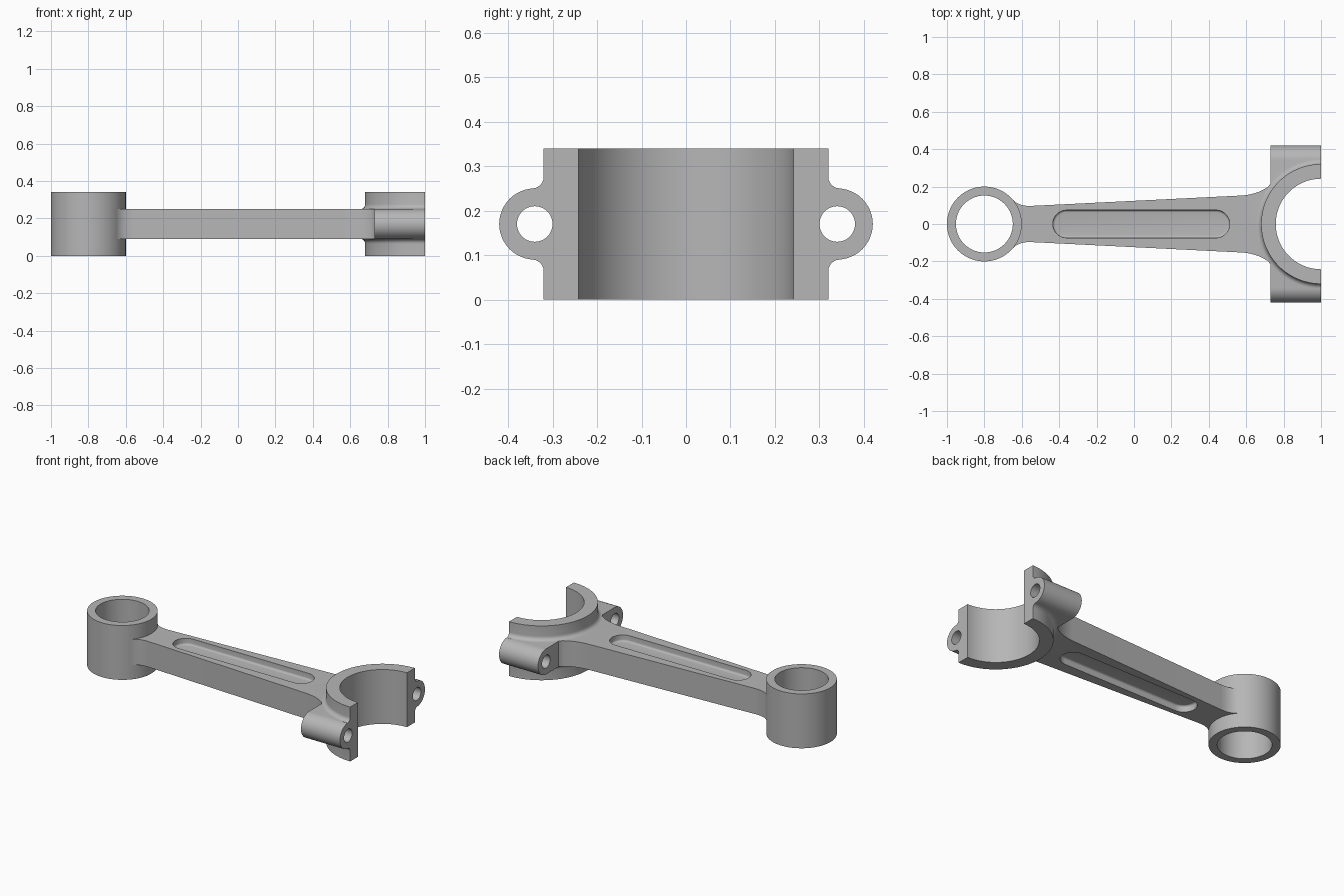
import bpy, bmesh, math
from mathutils import Vector

cube = bpy.data.objects.get("Cube")
if cube:
    bpy.data.objects.remove(cube, do_unlink=True)

SMALL_X, BIG_X = -0.8, 1.0      # bore centres
MID_Z, HALF_T, HEIGHT = 0.17, 0.08, 0.34

steel = bpy.data.materials.new("steel grey")
steel.use_nodes = True
GREY = (0.47, 0.47, 0.47, 1)
steel.diffuse_color = GREY
steel.node_tree.nodes["Principled BSDF"].inputs["Base Color"].default_value = GREY


def make_object(name, bm):
    bmesh.ops.recalc_face_normals(bm, faces=bm.faces)
    mesh = bpy.data.meshes.new(name)
    bm.to_mesh(mesh)
    bm.free()
    mesh.materials.append(steel)
    obj = bpy.data.objects.new(name, mesh)
    bpy.context.collection.objects.link(obj)
    return obj


def prism(name, points, offset):
    """Extrude a closed outline of 3D points along an offset."""
    bm = bmesh.new()
    face = bm.faces.new([bm.verts.new(p) for p in points])
    out = bmesh.ops.extrude_face_region(bm, geom=[face])
    moved = [g for g in out["geom"] if isinstance(g, bmesh.types.BMVert)]
    bmesh.ops.translate(bm, verts=moved, vec=offset)
    return make_object(name, bm)


def lathe(name, x, profile, segments=128):
    """Solid of revolution about a vertical axis; profile is (radius, z)."""
    bm = bmesh.new()
    rings = []
    for r, z in profile:
        angles = [math.tau * i / segments for i in range(segments)]
        rings.append([bm.verts.new((x + r * math.cos(a), r * math.sin(a), z)) for a in angles])
    for low, high in zip(rings, rings[1:]):
        for i in range(segments):
            j = (i + 1) % segments
            bm.faces.new((low[i], low[j], high[j], high[i]))
    bm.faces.new(rings[0])
    bm.faces.new(rings[-1])
    return make_object(name, bm)


def arc(cx, cy, r, start, end, steps):
    return [(cx + r * math.cos(math.radians(start + (end - start) * i / steps)),
             cy + r * math.sin(math.radians(start + (end - start) * i / steps)))
            for i in range(steps + 1)]


def stadium(c0, c1, r):
    return arc(c1, 0, r, -90, 90, 24) + arc(c0, 0, r, 90, 270, 24)


def curve(p0, p1, p2, steps=12):
    a, b, c = Vector(p0), Vector(p1), Vector(p2)
    return [tuple(a.lerp(b, i / steps).lerp(b.lerp(c, i / steps), i / steps))
            for i in range(steps + 1)]


def combine(body, tool, operation):
    mod = body.modifiers.new(operation.lower(), 'BOOLEAN')
    mod.operation, mod.solver, mod.object = operation, 'EXACT', tool
    bpy.context.view_layer.objects.active = body
    bpy.ops.object.modifier_apply(modifier=mod.name)
    bpy.data.objects.remove(tool, do_unlink=True)


# Tapered shank, flaring into both ends
edge = [(SMALL_X, 0.1), (-0.68, 0.13)]
edge += curve((-0.65, 0.132), (-0.617, 0.093), (-0.545, 0.097))
edge += curve((0.57, 0.152), (0.67, 0.158), (0.73, 0.21))
edge += [(0.9, 0.21)]
outline = edge + [(x, -y) for x, y in reversed(edge)]
rod = prism("connecting_rod", [(x, y, MID_Z - HALF_T) for x, y in outline], (0, 0, 2 * HALF_T))

# Small end eye
combine(rod, lathe("small_end", SMALL_X, [(0.2, 0), (0.2, HEIGHT)]), 'UNION')

# Bolt lugs: rounded bar across the big end
bar = [(0.73, y, MID_Z + z) for y, z in stadium(-0.34, 0.34, HALF_T)]
combine(rod, prism("bolt_lugs", bar, (0.4, 0, 0)), 'UNION')

# Big end shell with fillets where it meets the shank and lugs
R, F = 0.32, 0.026
lower = arc(R + F, MID_Z - HALF_T - F, F, 180, 90, 6)
upper = [(r, 2 * MID_Z - z) for r, z in reversed(lower)]
combine(rod, lathe("big_end", BIG_X, [(R, 0)] + lower + upper + [(R, HEIGHT)]), 'UNION')

# Bores
combine(rod, lathe("small_bore", SMALL_X, [(0.152, -0.1), (0.152, 0.5)]), 'DIFFERENCE')
combine(rod, lathe("big_bore", BIG_X, [(0.242, -0.1), (0.242, 0.5)]), 'DIFFERENCE')

# Bolt holes
for side in (-1, 1):
    hole = arc(0.34 * side, MID_Z, 0.04, 0, 352.5, 47)
    combine(rod, prism("bolt_hole", [(0.6, y, z) for y, z in hole], (0.8, 0, 0)), 'DIFFERENCE')

# Shallow pockets with rounded floors, top and bottom
DEPTH, SOFT = 0.04, 0.012
for side in (-1, 1):
    layers = [(0.074, HALF_T + 0.05)]
    layers += [(0.074 - SOFT + r, HALF_T - DEPTH + SOFT + z)
               for r, z in arc(0, 0, SOFT, 0, -90, 4)]
    bm = bmesh.new()
    rings = [[bm.verts.new((x, y, MID_Z + side * h)) for x, y in stadium(-0.36, 0.438, r)]
             for r, h in layers]
    for a, b in zip(rings, rings[1:]):
        for i in range(len(a)):
            j = (i + 1) % len(a)
            bm.faces.new((a[i], a[j], b[j], b[i]))
    bm.faces.new(rings[0])
    bm.faces.new(rings[-1])
    combine(rod, make_object("pocket", bm), 'DIFFERENCE')

# Split the big end at its centre plane
block = [(BIG_X, -1, -1), (BIG_X, 1, -1), (BIG_X, 1, 1), (BIG_X, -1, 1)]
combine(rod, prism("split_block", block, (1, 0, 0)), 'DIFFERENCE')

# Smooth curved walls, keep machined edges crisp
bpy.ops.object.select_all(action='DESELECT')
rod.select_set(True)
bpy.context.view_layer.objects.active = rod
bpy.ops.object.shade_smooth_by_angle(angle=math.radians(30))
